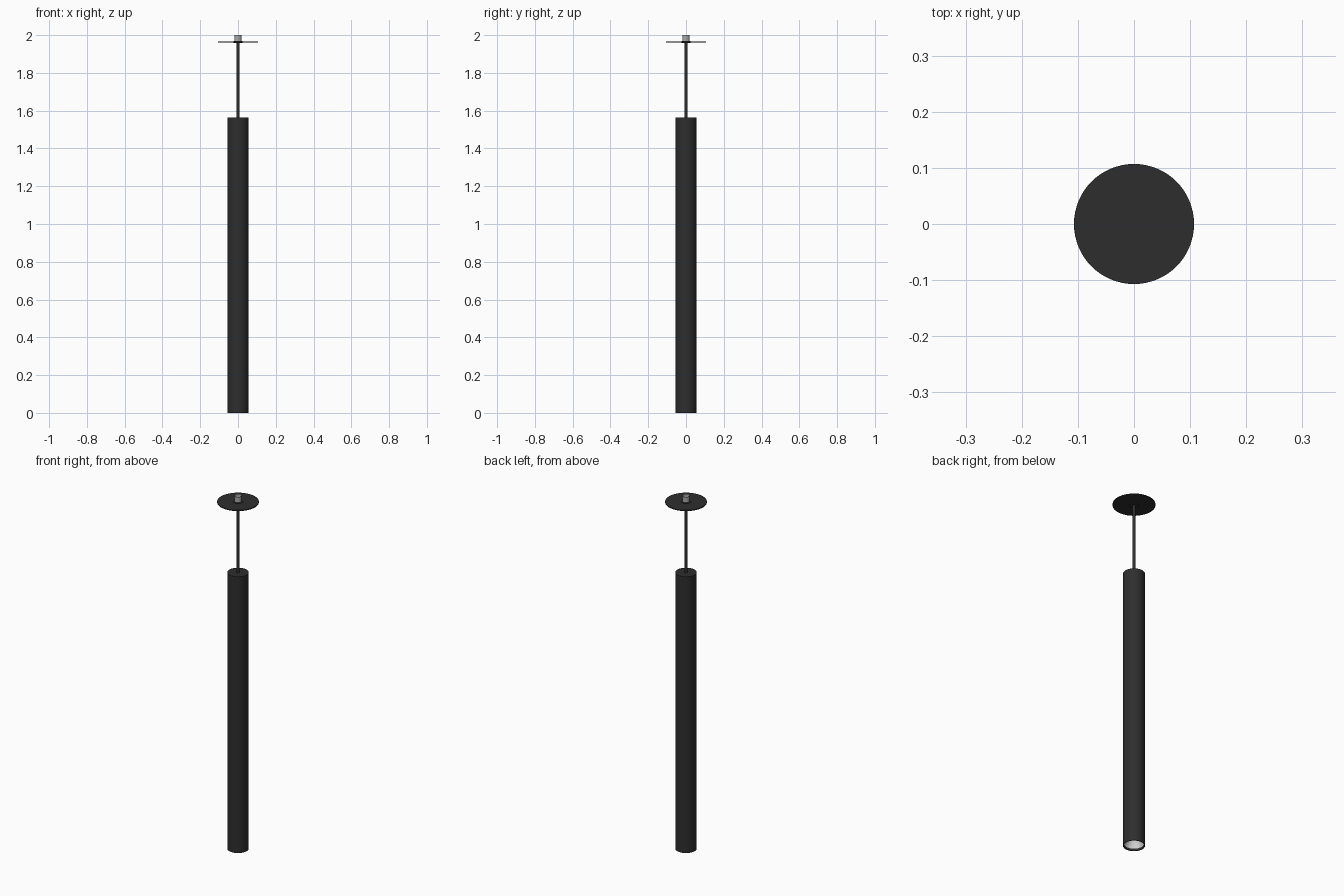
import bpy, bmesh, math

cube = bpy.data.objects.get("Cube")
if cube:
    bpy.data.objects.remove(cube)


def material(name, rgb):
    m = bpy.data.materials.new(name)
    m.use_nodes = True
    m.diffuse_color = (*rgb, 1)
    m.node_tree.nodes["Principled BSDF"].inputs["Base Color"].default_value = (*rgb, 1)
    return m


black = material("matte black", (0.027, 0.027, 0.027))
silver = material("silver grey", (0.4, 0.4, 0.4))
white = material("pale reflector", (0.7, 0.7, 0.7))


def lathe(name, profile, mat, sides=64):
    """Spin an (r, z) profile about z; points with r = 0 become poles."""
    bm = bmesh.new()
    rings = []
    for r, z in profile:
        count = sides if r > 0 else 1
        rings.append([bm.verts.new((r * math.cos(math.tau * i / sides),
                                    r * math.sin(math.tau * i / sides), z))
                      for i in range(count)])
    for a, b in zip(rings, rings[1:]):
        for i in range(sides):
            j = (i + 1) % sides
            quad = [a[i % len(a)], a[j % len(a)], b[j % len(b)], b[i % len(b)]]
            bm.faces.new(list(dict.fromkeys(quad)))
    mesh = bpy.data.meshes.new(name)
    bm.to_mesh(mesh)
    bm.free()
    mesh.materials.append(mat)
    obj = bpy.data.objects.new(name, mesh)
    bpy.context.collection.objects.link(obj)
    bpy.ops.object.select_all(action="DESELECT")
    obj.select_set(True)
    bpy.context.view_layer.objects.active = obj
    bpy.ops.object.shade_smooth_by_angle(angle=math.radians(35))
    return obj


# Long tubular shade, open at the bottom with a thin rim
lathe("shade_tube", [(0.05, 0.02), (0.051, 0), (0.055, 0), (0.055, 1.565), (0, 1.565)], black)

# Recessed reflector and lamp lens inside the shade
lathe("reflector", [(0.026, 0.06), (0.038, 0.04), (0.046, 0.024), (0.0505, 0.012)], white)
lathe("lamp_lens", [(0, 0.06), (0.026, 0.06)], white)

# Suspension rod with a small collar under the ceiling plate
lathe("suspension_rod", [(0, 1.56), (0.008, 1.56), (0.008, 1.97), (0, 1.97)], black, 24)
lathe("rod_collar", [(0, 1.957), (0.025, 1.957), (0.025, 1.963)], black, 32)

# Thin ceiling plate
lathe("ceiling_plate", [(0, 1.961), (0.107, 1.961), (0.107, 1.966), (0, 1.966)], black)

# Open metal ferrule above the plate, seated on a black washer
lathe("plate_washer", [(0.025, 1.965), (0.025, 1.968), (0, 1.968)], black, 32)
lathe("ferrule", [(0.019, 1.966), (0.019, 2.0)], silver, 32)
